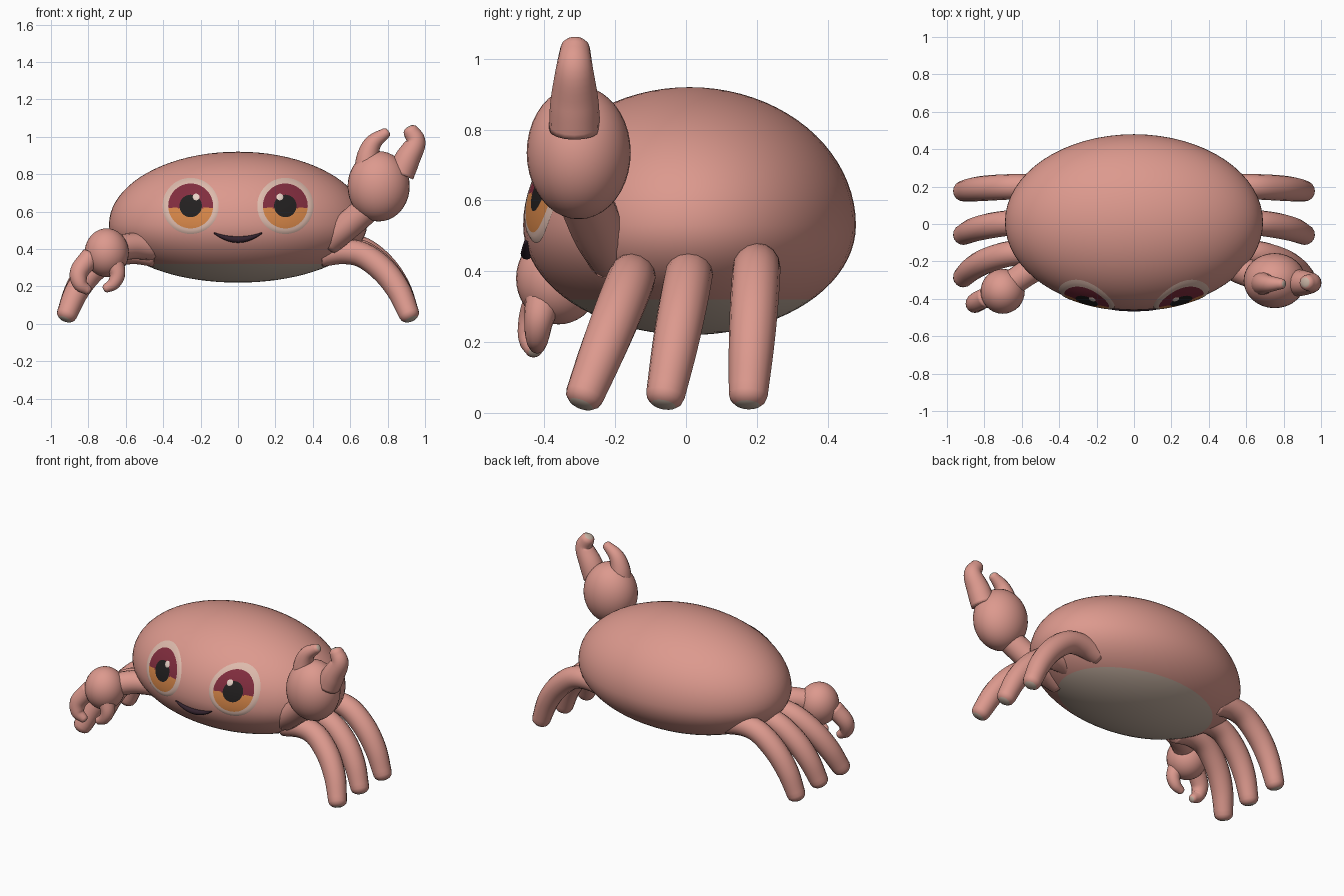
import bpy, bmesh, math
from mathutils import Vector

if "Cube" in bpy.data.objects:
    bpy.data.objects.remove(bpy.data.objects["Cube"])


def material(name, rgb):
    m = bpy.data.materials.new(name)
    m.use_nodes = True
    m.diffuse_color = (*rgb, 1)
    bsdf = next(n for n in m.node_tree.nodes if n.type == 'BSDF_PRINCIPLED')
    bsdf.inputs["Base Color"].default_value = (*rgb, 1)
    bsdf.inputs["Roughness"].default_value = 0.7
    return m


shell = material("shell pink", (0.72, 0.32, 0.27))
cream = material("belly cream", (0.56, 0.44, 0.36))
rim = material("eye rim", (0.72, 0.49, 0.41))
maroon = material("iris maroon", (0.22, 0.026, 0.048))
orange = material("iris orange", (0.68, 0.24, 0.065))
black = material("pupil black", (0.016, 0.014, 0.014))
glint = material("eye glint", (0.85, 0.68, 0.6))
plum = material("mouth plum", (0.032, 0.016, 0.026))

# Body is an ellipsoid with a taller upper half
CENTER = Vector((0, 0.01, 0.53))
RX, RY, TOP, BOTTOM = 0.69, 0.47, 0.39, 0.31


def front_y(x, z):
    rz = TOP if z > CENTER.z else BOTTOM
    k = 1 - (x / RX) ** 2 - ((z - CENTER.z) / rz) ** 2
    return CENTER.y - RY * math.sqrt(max(k, 0))


def finish(name, bm, mats):
    bmesh.ops.recalc_face_normals(bm, faces=bm.faces)
    me = bpy.data.meshes.new(name)
    bm.to_mesh(me)
    bm.free()
    for m in mats:
        me.materials.append(m)
    for p in me.polygons:
        p.use_smooth = True
    ob = bpy.data.objects.new(name, me)
    bpy.context.collection.objects.link(ob)
    return ob


def ellipsoid(name, center, radii):
    bm = bmesh.new()
    bmesh.ops.create_uvsphere(bm, u_segments=32, v_segments=20, radius=1)
    for v in bm.verts:
        v.co = Vector(center) + v.co * Vector(radii)
    return finish(name, bm, [shell])


def spline(points, steps=6):
    """Catmull-Rom through (x, y, z, radius) points."""
    pts = [Vector(p) for p in points]
    pts = [2 * pts[0] - pts[1]] + pts + [2 * pts[-1] - pts[-2]]
    out = []
    for a, b, c, d in zip(pts, pts[1:], pts[2:], pts[3:]):
        for i in range(steps):
            t = i / steps
            out.append(0.5 * (2 * b + (c - a) * t + (2 * a - 5 * b + 4 * c - d) * t * t
                              + (3 * b - a - 3 * c + d) * t ** 3))
    return out + [pts[-2]]


def tube(name, points, mats, sides=16, blunt=0.7):
    """Tapered tube with a rounded end; its very tip takes the second material."""
    path = [(p.to_3d(), p.w) for p in spline(points)]
    end, r = path[-1]
    ahead = (end - path[-2][0]).normalized()
    path += [(end + ahead * r * blunt * math.sin(a), r * math.cos(a))
             for a in (math.radians(d) for d in (25, 50, 70))]
    bm = bmesh.new()
    rings = []
    for i, (p, r) in enumerate(path):
        d = path[min(i + 1, len(path) - 1)][0] - path[max(i - 1, 0)][0]
        u = d.cross(Vector((0, 1, 0))).normalized()
        w = d.cross(u).normalized()
        rings.append([bm.verts.new(p + r * (u * math.cos(t) + w * math.sin(t)))
                      for t in (2 * math.pi * k / sides for k in range(sides))])
    for i, (a, b) in enumerate(zip(rings, rings[1:])):
        for k in range(sides):
            f = bm.faces.new((a[k], a[k - 1], b[k - 1], b[k]))
            f.material_index = int(len(mats) > 1 and i == len(rings) - 2)
    bm.faces.new(rings[0])
    bm.faces.new(rings[-1]).material_index = len(mats) - 1
    return finish(name, bm, mats)


def plate(name, cx, cz, radius, mats, rule, rings=15, sides=64):
    """Disc laid on the front of the body; rule(dx, dz) picks the material."""
    bm = bmesh.new()
    grid = []
    for i in range(rings + 1):
        r = radius * max(i, 0.02) / rings
        row = []
        for k in range(sides):
            t = 2 * math.pi * k / sides
            x, z = cx + r * math.cos(t), cz + r * math.sin(t)
            lift = 0.002 if i == rings else 0.006
            row.append(bm.verts.new((x, front_y(x, z) - lift, z)))
        grid.append(row)
    for a, b in zip(grid, grid[1:]):
        for k in range(sides):
            f = bm.faces.new((a[k - 1], a[k], b[k], b[k - 1]))
            c = f.calc_center_median()
            f.material_index = rule(c.x - cx, c.z - cz)
    bm.faces.new(grid[0]).material_index = rule(0, 0)
    ob = finish(name, bm, mats)
    if ob.data.polygons[0].normal.y > 0:
        ob.data.flip_normals()
    return ob


# Body with a cream underside
bm = bmesh.new()
bmesh.ops.create_uvsphere(bm, u_segments=64, v_segments=40, radius=1)
for v in bm.verts:
    v.co = CENTER + v.co * Vector((RX, RY, TOP if v.co.z > 0 else BOTTOM))
belly_z = 0.32
bmesh.ops.bisect_plane(bm, geom=bm.verts[:] + bm.edges[:] + bm.faces[:],
                       plane_co=(0, 0, belly_z), plane_no=(0, 0, 1))
for f in bm.faces:
    f.material_index = int(f.calc_center_median().z < belly_z)
finish("body", bm, [shell, cream])


# Eyes: rim, two-tone iris, pupil and glint
def eye_rule(dx, dz):
    r = math.hypot(dx, dz)
    if r < 0.06:
        return 3
    if r < 0.12:
        return 1 if dz > -0.01 else 2
    return 0


for side, label in ((1, "left"), (-1, "right")):
    plate(label + "_eye", side * 0.253, 0.63, 0.15, [rim, maroon, orange, black], eye_rule)
    g = plate(label + "_eye_glint", side * 0.224, 0.678, 0.02, [glint], lambda dx, dz: 0, 3, 16)
    g.location.y = -0.003

# Smiling mouth
smile = []
for i in range(-4, 5):
    t = i / 4
    x, z = 0.128 * t, 0.45 + 0.035 * t * t
    smile.append((x, front_y(x, z) - 0.006, z, 0.004 + 0.013 * (1 - t * t)))
bm = bmesh.new()
path = spline(smile, 3)
rings = []
for p in path:
    rings.append([bm.verts.new((p.x, p.y + p.w * math.cos(a), p.z + p.w * math.sin(a)))
                  for a in (math.pi * k / 6 for k in range(12))])
for a, b in zip(rings, rings[1:]):
    for k in range(12):
        bm.faces.new((a[k], a[k - 1], b[k - 1], b[k]))
bm.faces.new(rings[0])
bm.faces.new(rings[-1])
finish("mouth", bm, [plum])

# Three walking legs per side: (row, root y, tip y, knee lift)
leg_profile = [(0.44, 0.375, 0.062), (0.56, 0.395, 0.066), (0.67, 0.375, 0.068),
               (0.78, 0.29, 0.068), (0.86, 0.18, 0.064), (0.915, 0.05, 0.055)]
for side, label in ((1, "left"), (-1, "right")):
    for row, root_y, tip_y, lift in (("front", -0.15, -0.29, -0.01),
                                     ("middle", 0.01, -0.06, 0.0),
                                     ("back", 0.20, 0.175, 0.02)):
        pts = []
        for x, z, r in leg_profile:
            s = min((0.4 - z) / 0.36, 1)
            pts.append((side * x, root_y + (tip_y - root_y) * s, z + lift * (1 - s), r))
        tube(f"{label}_{row}_leg", pts, [shell, cream])

# Raised left claw
tube("left_arm", [(0.48, -0.2, 0.44, 0.075), (0.58, -0.25, 0.52, 0.075),
                  (0.72, -0.3, 0.64, 0.075)], [shell])
ellipsoid("left_palm", (0.752, -0.303, 0.735), (0.166, 0.147, 0.188))
tube("left_thumb", [(0.69, -0.315, 0.82, 0.07), (0.695, -0.318, 0.9, 0.058),
                    (0.725, -0.32, 0.97, 0.045), (0.79, -0.32, 1.02, 0.028)], [shell, cream])
tube("left_finger", [(0.87, -0.315, 0.8, 0.072), (0.905, -0.315, 0.88, 0.068),
                     (0.95, -0.315, 0.97, 0.053), (0.925, -0.313, 1.03, 0.042)], [shell, cream])

# Lowered right claw
tube("right_arm", [(-0.46, -0.2, 0.41, 0.07), (-0.57, -0.26, 0.415, 0.07),
                   (-0.7, -0.35, 0.39, 0.07)], [shell])
ellipsoid("right_palm", (-0.702, -0.36, 0.38), (0.118, 0.12, 0.13))
tube("right_thumb", [(-0.665, -0.4, 0.33, 0.055), (-0.645, -0.415, 0.265, 0.042),
                     (-0.665, -0.42, 0.215, 0.034), (-0.705, -0.42, 0.19, 0.024)], [shell, cream])
tube("right_finger", [(-0.785, -0.39, 0.36, 0.055), (-0.848, -0.42, 0.28, 0.05),
                      (-0.845, -0.435, 0.215, 0.04), (-0.805, -0.43, 0.18, 0.026)], [shell, cream])
